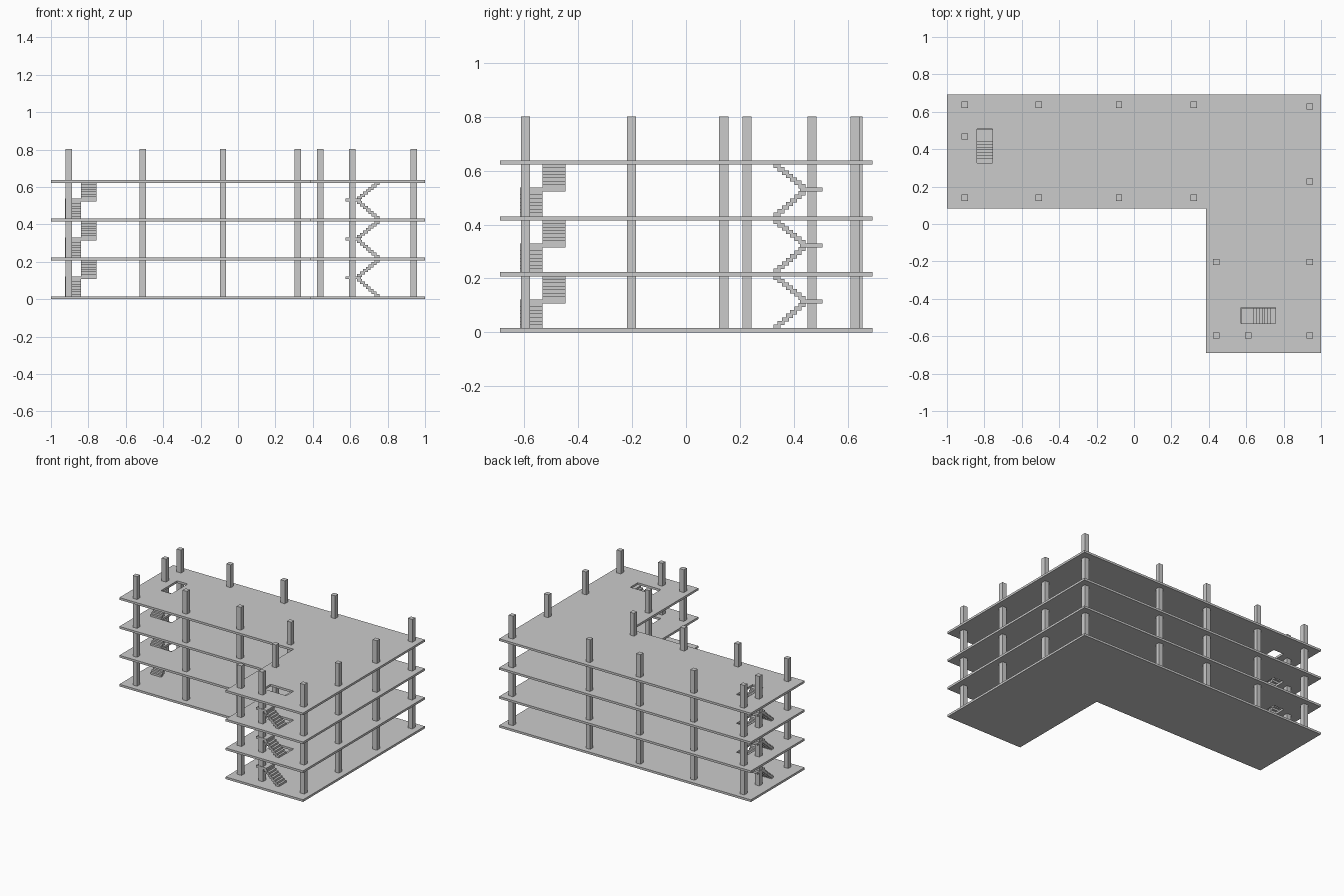
import bpy, bmesh
from mathutils import Vector, Matrix

if "Cube" in bpy.data.objects:
    bpy.data.objects.remove(bpy.data.objects["Cube"])

FLOORS = [0.0, 0.2075, 0.415, 0.6225]   # underside heights of the slabs
SLAB = 0.0155                           # slab thickness


def finish(bm, name):
    bmesh.ops.recalc_face_normals(bm, faces=bm.faces)
    me = bpy.data.meshes.new(name)
    bm.to_mesh(me)
    bm.free()
    ob = bpy.data.objects.new(name, me)
    bpy.context.collection.objects.link(ob)
    return ob


def add_box(bm, lo, hi):
    lo, hi = Vector(lo), Vector(hi)
    m = Matrix.Translation((lo + hi) / 2) @ Matrix.Diagonal((*(hi - lo), 1))
    bmesh.ops.create_cube(bm, size=1, matrix=m)


def slab(name, x0, x1, y0, y1, z, hole=None):
    """Rectangular floor plate, optionally with a rectangular stair opening."""
    bm = bmesh.new()
    if hole is None:
        add_box(bm, (x0, y0, z), (x1, y1, z + SLAB))
        return finish(bm, name)
    xs = [x0, hole[0], hole[1], x1]
    ys = [y0, hole[2], hole[3], y1]
    v = [[bm.verts.new((x, y, z)) for y in ys] for x in xs]
    for i in range(3):
        for j in range(3):
            if (i, j) != (1, 1):
                bm.faces.new((v[i][j], v[i + 1][j], v[i + 1][j + 1], v[i][j + 1]))
    r = bmesh.ops.extrude_face_region(bm, geom=bm.faces[:], use_keep_orig=True)
    top = [g for g in r["geom"] if isinstance(g, bmesh.types.BMVert)]
    bmesh.ops.translate(bm, verts=top, vec=(0, 0, SLAB))
    return finish(bm, name)


# floor plates of the two wings
HOLE_A = (-0.84, -0.756, 0.325, 0.509)
HOLE_B = (0.572, 0.756, -0.532, -0.447)
for i, z in enumerate(FLOORS):
    slab(f"long_wing_floor_{i}", -1, 0.385, 0.082, 0.692, z, HOLE_A if i else None)
    slab(f"short_wing_floor_{i}", 0.385, 1, -0.69, 0.692, z, HOLE_B if i else None)

# square columns
columns = [(x, y) for x in (-0.905, -0.51, -0.08, 0.32) for y in (0.14, 0.638)]
columns += [(0.94, y) for y in (0.628, 0.227, -0.203, -0.596)]
columns += [(0.44, -0.203), (0.44, -0.596), (-0.905, 0.468), (0.61, -0.596)]
for i, (x, y) in enumerate(columns):
    bm = bmesh.new()
    h = 0.017
    add_box(bm, (x - h, y - h, 0.002), (x + h, y + h, 0.802))
    finish(bm, f"column_{i}")


def stairs(name, z, matrix):
    """Half-turn stair: u runs from the landing edge, v across both flights."""
    n, depth, thick, width, pitch = 7, 0.026, 0.0155, 0.084, 0.0155
    mid, end = z + 0.107, 0.181
    bm = bmesh.new()
    add_box(bm, (0, -width, mid - thick), (0.083, width, mid))      # landing
    for k in range(n):
        u = end - k * pitch                                        # lower flight
        t = z + (k + 1) * 0.107 / (n + 1)
        add_box(bm, (u - depth, -width, max(z, t - thick)), (u, 0, t))
        t = z + 0.2075 - (k + 1) * 0.1005 / (n + 1)                 # upper flight
        add_box(bm, (u - depth, 0, t - thick), (u, width, t))
    bmesh.ops.transform(bm, matrix=matrix, verts=bm.verts)
    finish(bm, name)


# stairs on each storey of both wings
mat_b = Matrix.Translation((0.575, -0.532, 0))
mat_a = Matrix(((0, 1, 0, -0.84), (-1, 0, 0, 0.506), (0, 0, 1, 0), (0, 0, 0, 1)))
for i, z in enumerate(FLOORS[:3]):
    stairs(f"long_wing_stairs_{i}", z + SLAB, mat_a)
    stairs(f"short_wing_stairs_{i}", z + SLAB, mat_b)
